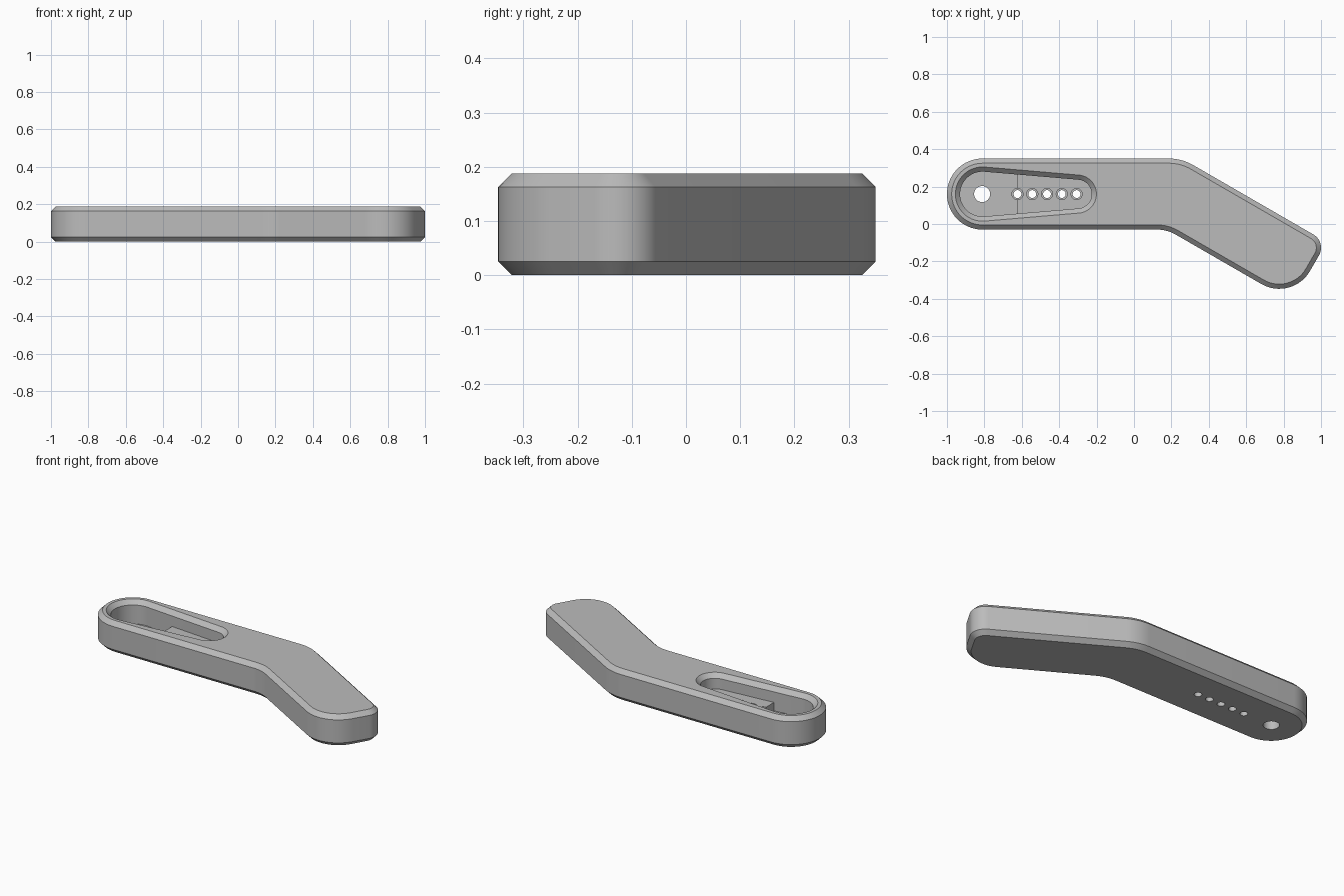
import bpy, bmesh, math
from mathutils import Vector

if "Cube" in bpy.data.objects:
    bpy.data.objects.remove(bpy.data.objects["Cube"])

grey = bpy.data.materials.new("light grey")
grey.use_nodes = True
colour = (0.5, 0.5, 0.5, 1)
grey.diffuse_color = colour
grey.node_tree.nodes["Principled BSDF"].inputs["Base Color"].default_value = colour

HEIGHT, CHAMFER = 0.188, 0.025
AXIS_Y = 0.16


def arc(x, y, r, start, end, steps):
    angles = [math.radians(start + (end - start) * i / steps) for i in range(steps + 1)]
    return [Vector((x + r * math.cos(a), y + r * math.sin(a))) for a in angles]


def circle(x, y, r, steps=40):
    return arc(x, y, r, 0, 360, steps)[:-1]


def fillet(corners, steps=16):
    """Counter-clockwise polygon of (x, y, radius) with rounded corners."""
    out = []
    for i, (x, y, r) in enumerate(corners):
        p = Vector((x, y))
        a = (Vector(corners[i - 1][:2]) - p).normalized()
        b = (Vector(corners[(i + 1) % len(corners)][:2]) - p).normalized()
        half = a.angle(b) / 2
        centre = p + (a + b).normalized() * r / math.sin(half)
        start = p + a * r / math.tan(half) - centre
        end = p + b * r / math.tan(half) - centre
        sweep = start.angle_signed(end)
        for k in range(steps + 1):
            t = -sweep * k / steps
            out.append(centre + Vector((start.x * math.cos(t) - start.y * math.sin(t),
                                        start.x * math.sin(t) + start.y * math.cos(t))))
    # drop doubled points where neighbouring arcs meet
    return [p for i, p in enumerate(out) if (p - out[i - 1]).length > 0.0005]


def grow(points, d):
    """Offset a counter-clockwise outline outwards by d."""
    out = []
    for i, p in enumerate(points):
        e = (p - points[i - 1]).normalized()
        f = (points[(i + 1) % len(points)] - p).normalized()
        n, m = Vector((e.y, -e.x)), Vector((f.y, -f.x))
        out.append(p + (n + m) * d / (1 + n.dot(m)))
    return out


def loft(name, outline, levels):
    """Closed solid through (z, offset) levels of one outline."""
    bm = bmesh.new()
    rings = [[bm.verts.new((p.x, p.y, z)) for p in grow(outline, d)] for z, d in levels]
    bm.faces.new(rings[0][::-1])
    bm.faces.new(rings[-1])
    n = len(outline)
    for low, high in zip(rings, rings[1:]):
        for i in range(n):
            j = (i + 1) % n
            bm.faces.new((low[i], low[j], high[j], high[i]))
    bmesh.ops.recalc_face_normals(bm, faces=bm.faces)
    mesh = bpy.data.meshes.new(name)
    bm.to_mesh(mesh)
    bm.free()
    obj = bpy.data.objects.new(name, mesh)
    mesh.materials.append(grey)
    bpy.context.collection.objects.link(obj)
    return obj


def cut(target, cutter):
    cutter.hide_render = True
    mod = target.modifiers.new("cut", 'BOOLEAN')
    mod.operation, mod.solver, mod.object = 'DIFFERENCE', 'EXACT', cutter
    bpy.context.view_layer.objects.active = target
    bpy.ops.object.modifier_apply(modifier=mod.name)
    bpy.data.objects.remove(cutter)


# Bent lever body with chamfered rims
body_outline = fillet([
    (-1.0, -0.03, 0.1899), (0.177, -0.03, 0.2), (0.846, -0.416, 0.19),
    (1.03, -0.097, 0.082), (0.256, 0.35, 0.26), (-1.0, 0.35, 0.1899)])
body = loft("lever_body", body_outline, [
    (0, -CHAMFER), (CHAMFER, 0), (HEIGHT - CHAMFER, 0), (HEIGHT, -CHAMFER)])

# Tapered pocket with a raised floor towards the narrow end
big_x, big_r, small_x, small_r = -0.81, 0.12, -0.303, 0.077
tangent = math.degrees(math.acos((big_r - small_r) / (small_x - big_x)))
pocket_outline = (arc(big_x, AXIS_Y, big_r, tangent, 360 - tangent, 32)
                  + arc(small_x, AXIS_Y, small_r, -tangent, tangent, 24))
pocket = loft("pocket_cutter", pocket_outline, [
    (0.05, 0), (HEIGHT - CHAMFER, 0), (HEIGHT + 0.02, CHAMFER + 0.02)])
step = loft("step_cutter", [Vector(p) for p in
            ((-0.623, -0.2), (0.1, -0.2), (0.1, 0.5), (-0.623, 0.5))],
            [(-0.1, 0), (0.1, 0)])
cut(pocket, step)
cut(body, pocket)

# Pivot hole and the row of counterbored holes
cut(body, loft("pivot_cutter", circle(-0.812, AXIS_Y, 0.043), [(-0.1, 0), (0.15, 0)]))
for i in range(5):
    hole = loft("hole_cutter", circle(-0.623 + 0.079 * i, AXIS_Y, 0.03, 28),
                [(-0.1, -0.009), (0.03, -0.009), (0.03, 0), (0.15, 0)])
    cut(body, hole)

bpy.ops.object.select_all(action='DESELECT')
body.select_set(True)
bpy.context.view_layer.objects.active = body
bpy.ops.object.shade_smooth_by_angle(angle=math.radians(30))
